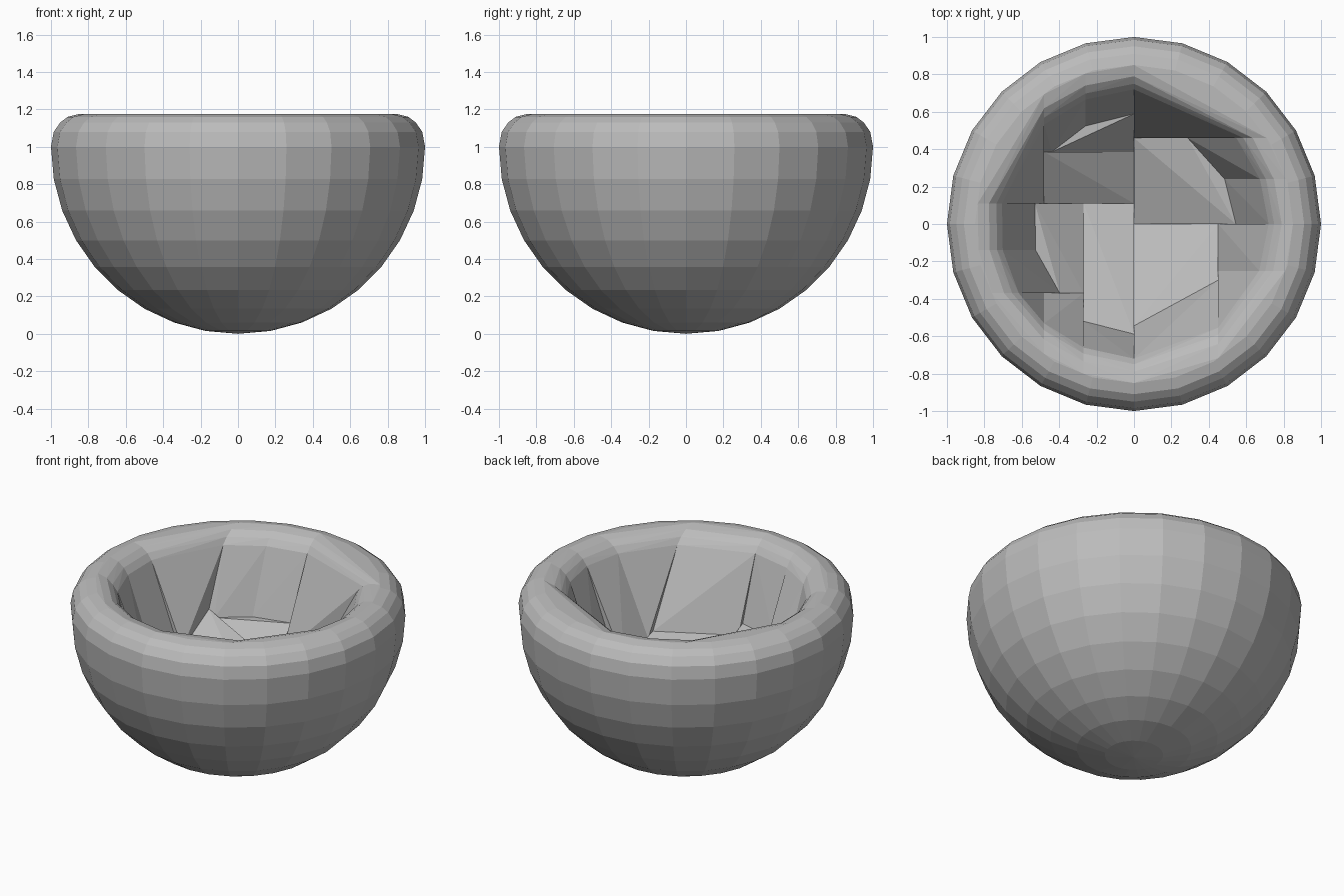
import bpy
import bmesh
import math
from mathutils import Vector

if "Cube" in bpy.data.objects:
    bpy.data.objects.remove(bpy.data.objects["Cube"], do_unlink=True)

SIDES = 24
FAR = 2.0        # beyond every side of the bowl
LEDGE = 0.62     # height of the joint between floor and wall pieces
HIGH_LEDGE = 0.68

grey = bpy.data.materials.new("stone_grey")
grey.use_nodes = True
grey.diffuse_color = (0.5, 0.5, 0.5, 1)
grey.node_tree.nodes["Principled BSDF"].inputs["Base Color"].default_value = (0.5, 0.5, 0.5, 1)


def arc(radius, centre, start, end, steps):
    """Points (r, z) on a circle, with angles measured up from straight down."""
    angles = [math.radians(start + (end - start) * i / steps) for i in range(steps + 1)]
    return [(radius * math.sin(a), centre - radius * math.cos(a)) for a in angles]


# Thick bowl section: outer hemisphere, rounded rim, inner hollow
rim = [(0.985, 1.08), (0.95, 1.13), (0.91, 1.16), (0.85, 1.175), (0.79, 1.16), (0.75, 1.13)]
section = arc(1.0, 1.0, 0, 90, 9) + rim + arc(0.72, 1.09, 90, 0, 9)


def make_shell():
    """Turn the section round the z axis."""
    shell = bmesh.new()
    verts = [shell.verts.new((0, r, z)) for r, z in section]
    edges = [shell.edges.new(pair) for pair in zip(verts, verts[1:])]
    bmesh.ops.spin(shell, geom=verts + edges, cent=(0, 0, 0), axis=(0, 0, 1),
                   angle=math.tau, steps=SIDES, use_duplicate=False)
    bmesh.ops.remove_doubles(shell, verts=shell.verts[:], dist=0.0005)
    return shell


def make_piece(name, x, y, z=(-FAR, FAR)):
    """Cut a box-shaped region from the shell and wrap it in flat facets."""
    bm = make_shell()
    for axis, (low, high) in enumerate((x, y, z)):
        for limit, sign in ((low, -1), (high, 1)):
            if abs(limit) < FAR:
                point, normal = Vector(), Vector()
                point[axis], normal[axis] = limit, sign
                bmesh.ops.bisect_plane(bm, geom=bm.verts[:] + bm.edges[:] + bm.faces[:],
                                       dist=0.0001, plane_co=point, plane_no=normal,
                                       clear_outer=True)
    hull = bmesh.new()
    for v in bm.verts:
        hull.verts.new(v.co)
    bm.free()
    bmesh.ops.convex_hull(hull, input=hull.verts[:])
    loose = [v for v in hull.verts if not v.link_faces]
    bmesh.ops.delete(hull, geom=loose, context="VERTS")
    bmesh.ops.dissolve_limit(hull, angle_limit=0.01, verts=hull.verts[:], edges=hull.edges[:])
    bmesh.ops.recalc_face_normals(hull, faces=hull.faces[:])
    mesh = bpy.data.meshes.new(name)
    hull.to_mesh(mesh)
    hull.free()
    mesh.materials.append(grey)
    bpy.context.collection.objects.link(bpy.data.objects.new(name, mesh))


below, above = (-FAR, LEDGE), (LEDGE, FAR)
low_part, top_part = (-FAR, HIGH_LEDGE), (HIGH_LEDGE, FAR)

# Floor pieces, set like a pinwheel
make_piece("floor_front_left", (0, 0.45), (-FAR, 0), below)
make_piece("floor_back_left", (0, FAR), (0, 0.46), below)
make_piece("floor_back_right", (-0.48, 0), (0.11, 0.385))
make_piece("floor_front_middle", (-0.27, 0), (-FAR, 0.11), low_part)
make_piece("floor_right", (-FAR, -0.27), (-0.37, 0.11), below)
make_piece("floor_back", (-0.48, 0), (0.385, FAR), low_part)

# Wall pieces on the left half
make_piece("wall_front_left", (0, 0.45), (-FAR, 0), above)
make_piece("wall_left_corner", (0.45, FAR), (-FAR, -0.25))
make_piece("wall_left_front", (0.45, FAR), (-0.25, 0))
make_piece("wall_left_middle", (0, FAR), (0, 0.24), above)
make_piece("wall_left_back", (0, FAR), (0.24, 0.46), above)
make_piece("wall_back_left", (0, FAR), (0.46, FAR))

# Wall pieces on the right half
make_piece("wall_front_middle", (-0.27, 0), (-FAR, 0.11), top_part)
make_piece("wall_front_right", (-0.48, -0.27), (-FAR, -0.37))
make_piece("wall_right_corner", (-FAR, -0.48), (-FAR, -0.37))
make_piece("wall_right_front", (-FAR, -0.27), (-0.37, -0.14), above)
make_piece("wall_right_middle", (-FAR, -0.27), (-0.14, 0.11), above)
make_piece("wall_right_back", (-FAR, -0.48), (0.11, FAR))
make_piece("wall_back_right", (-0.48, -0.26), (0.385, FAR), top_part)
make_piece("wall_back_middle", (-0.26, 0), (0.385, FAR), top_part)
